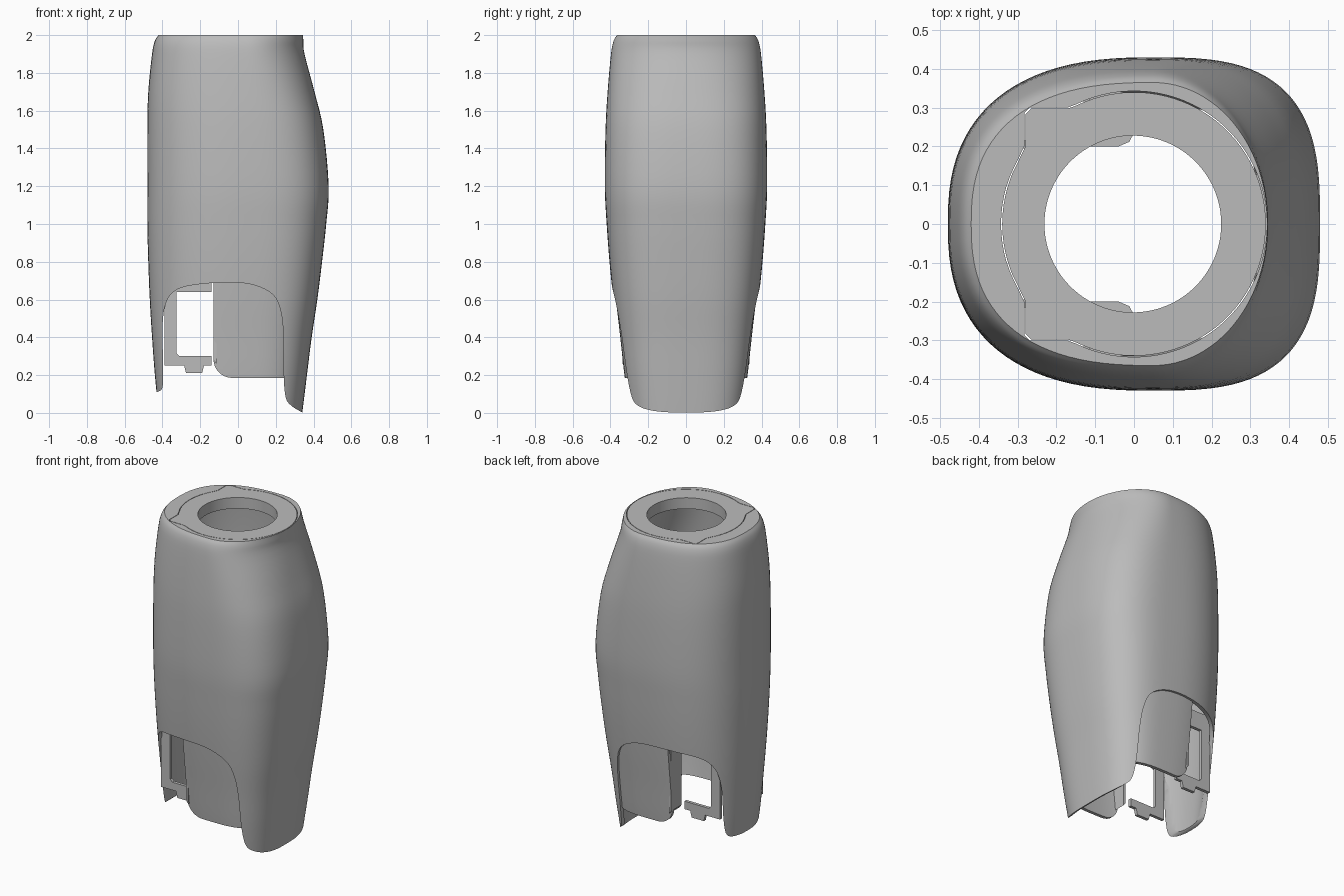
import bpy, bmesh, math
from mathutils import Vector

if "Cube" in bpy.data.objects:
    bpy.data.objects.remove(bpy.data.objects["Cube"])

grey = bpy.data.materials.new("plain grey")
grey.use_nodes = True
COLOUR = (0.5, 0.5, 0.5, 1)
grey.diffuse_color = COLOUR
grey.node_tree.nodes["Principled BSDF"].inputs["Base Color"].default_value = COLOUR

# Outer shape by height: z, left edge, right edge, half depth, right-side squareness
ROWS = [(-0.1, -0.41, 0.325, 0.3, 3), (0, -0.42, 0.34, 0.312, 3), (0.2, -0.44, 0.365, 0.34, 3),
        (0.4, -0.455, 0.39, 0.362, 3), (0.6, -0.467, 0.42, 0.385, 3),
        (0.8, -0.475, 0.445, 0.405, 3), (1.0, -0.48, 0.467, 0.42, 3),
        (1.2, -0.48, 0.48, 0.43, 3), (1.5, -0.48, 0.452, 0.426, 2.8),
        (1.7, -0.475, 0.405, 0.415, 2.5), (1.9, -0.455, 0.352, 0.397, 2.1),
        (1.97, -0.44, 0.346, 0.383, 2), (2.0, -0.42, 0.345, 0.365, 2)]


def smooth(points, steps):
    """Catmull-Rom curve through the points."""
    out = []
    for i in range(len(points) - 1):
        p = [Vector(points[min(max(j, 0), len(points) - 1)]) for j in range(i - 1, i + 3)]
        for s in range(steps):
            t = s / steps
            out.append(0.5 * (2 * p[1] + (p[2] - p[0]) * t
                       + (2 * p[0] - 5 * p[1] + 4 * p[2] - p[3]) * t * t
                       + (3 * p[1] - p[0] - 3 * p[2] + p[3]) * t ** 3))
    out.append(Vector(points[-1]))
    return out


def make(name, rings):
    """Skin a list of closed rings into a capped solid."""
    bm = bmesh.new()
    loops = [[bm.verts.new(v) for v in ring] for ring in rings]
    n = len(loops[0])
    for a, b in zip(loops, loops[1:]):
        for i in range(n):
            bm.faces.new((a[i], a[(i + 1) % n], b[(i + 1) % n], b[i]))
    bm.faces.new(loops[0])
    bm.faces.new(loops[-1])
    bmesh.ops.recalc_face_normals(bm, faces=bm.faces)
    mesh = bpy.data.meshes.new(name)
    bm.to_mesh(mesh)
    bm.free()
    mesh.materials.append(grey)
    ob = bpy.data.objects.new(name, mesh)
    bpy.context.collection.objects.link(ob)
    return ob


def body(name, inset, low, high, count=96):
    """Loft of rounded sections, shrunk by an inset."""
    rings = []
    for z, x0, x1, half, square in smooth(ROWS, 4):
        if not low <= z <= high:
            continue
        ring = []
        for i in range(count):
            a = 2 * math.pi * i / count
            c, s = math.cos(a), math.sin(a)
            power = 2 / (square if c > 0 else 2.5)
            reach = (x1 - 0.05 if c > 0 else 0.05 - x0) - inset
            ring.append((0.05 + math.copysign(abs(c) ** power, c) * reach,
                         math.copysign(abs(s) ** power, s) * (half - inset), z))
        rings.append(ring)
    return make(name, rings)


def prism_y(name, outline, y0, y1):
    return make(name, [[(x, y, z) for x, z in outline] for y in (y0, y1)])


def prism_z(name, outline, z0, z1):
    return make(name, [[(x, y, z) for x, y in outline] for z in (z0, z1)])


def boolean(ob, cutter, operation="DIFFERENCE"):
    mod = ob.modifiers.new("cut", "BOOLEAN")
    mod.operation, mod.object, mod.solver = operation, cutter, "EXACT"
    bpy.ops.object.select_all(action="DESELECT")
    bpy.context.view_layer.objects.active = ob
    ob.select_set(True)
    bpy.ops.object.modifier_apply(modifier=mod.name)
    bpy.data.objects.remove(cutter)


def shade(ob, angle=30):
    bpy.ops.object.select_all(action="DESELECT")
    bpy.context.view_layer.objects.active = ob
    ob.select_set(True)
    bpy.ops.object.shade_smooth_by_angle(angle=math.radians(angle))


def collar_outline(grow):
    """Round collar with two squared ears on the right-hand side."""
    r = 0.34 + grow
    ear = 0.298 + grow
    arc = [(r * math.cos(math.radians(a)), r * math.sin(math.radians(a)))
           for a in range(-116, 117, 4)]
    upper = [(-0.17, ear), (-0.265 - grow, ear), (-0.28 - grow, ear - 0.015),
             (-0.28 - grow, 0.2), (-0.315 - grow, 0.128)]
    left = [(r * math.cos(math.radians(a)), r * math.sin(math.radians(a)))
            for a in range(164, 197, 4)]
    return arc + upper + left + [(x, -y) for x, y in reversed(upper)]


# Hollow outer shell
shell = body("outer_shell", 0, -0.05, 2)
boolean(shell, body("cavity", 0.022, -0.11, 1.95))

# Arched openings front and back, with the trimmed lower rim
arch = smooth([(-0.43, 0.11), (-0.4, 0.135), (-0.396, 0.25), (-0.4, 0.45), (-0.382, 0.58),
               (-0.325, 0.652), (-0.2, 0.682), (-0.02, 0.69), (0.1, 0.672), (0.19, 0.62),
               (0.228, 0.53), (0.24, 0.4), (0.242, 0.2), (0.252, 0.085), (0.28, 0.04),
               (0.34, 0.002)], 5)
opening = [(-0.6, -0.2), (-0.6, 0.11)] + [tuple(p) for p in arch] + [(0.6, 0), (0.6, -0.2)]
boolean(shell, prism_y("arch_cutter", opening, -1, 1))
boolean(shell, prism_z("collar_cutter", collar_outline(0.003), 1.9, 2.1))
shade(shell)

# Collar plate with the round hole
collar = prism_z("top_collar", collar_outline(0), 1.93, 2.0)
hole = [(-0.003 + 0.228 * math.cos(2 * math.pi * i / 96), 0.228 * math.sin(2 * math.pi * i / 96))
        for i in range(96)]
boolean(collar, prism_z("hole_cutter", hole, 1.8, 2.1))
shade(collar)

# Inset panels behind the arches, rounded at one lower corner
corner = [(-0.03 - 0.1 * math.sin(t * math.pi / 16), 0.285 - 0.1 * math.cos(t * math.pi / 16))
          for t in range(9)]
panel_outline = corner + [(-0.13, 0.85), (0.272, 0.85), (0.272, 0.185)]
frame_outline = [(-0.39, 0.25), (-0.285, 0.25), (-0.275, 0.21), (-0.19, 0.21), (-0.18, 0.25),
                 (-0.14, 0.25), (-0.14, 0.3), (-0.31, 0.3), (-0.325, 0.315), (-0.325, 0.64),
                 (-0.14, 0.64), (-0.14, 0.75), (-0.39, 0.75)]
for side, name in ((-1, "front"), (1, "back")):
    panel = body(name + "_panel", 0.014, 0.1, 1)
    boolean(panel, body("panel_cavity", 0.034, 0, 1.1))
    boolean(panel, prism_y("panel_cutter", panel_outline, 0, side), "INTERSECT")
    shade(panel)

    # Side return of the panel and the catch beside it
    prism_y(name + "_panel_return", [(-0.13, 0.28), (-0.115, 0.26), (-0.115, 0.8), (-0.13, 0.8)],
            side * 0.23, side * 0.335)
    prism_z(name + "_catch", [(-0.125, side * 0.34), (-0.125, side * 0.2), (-0.04, side * 0.2),
                              (-0.012, side * 0.212), (0, side * 0.235), (0, side * 0.34)],
            0.7, 0.75)

    # Window frame with its lower tab
    prism_y(name + "_window_frame", frame_outline, side * 0.195, side * 0.215)
